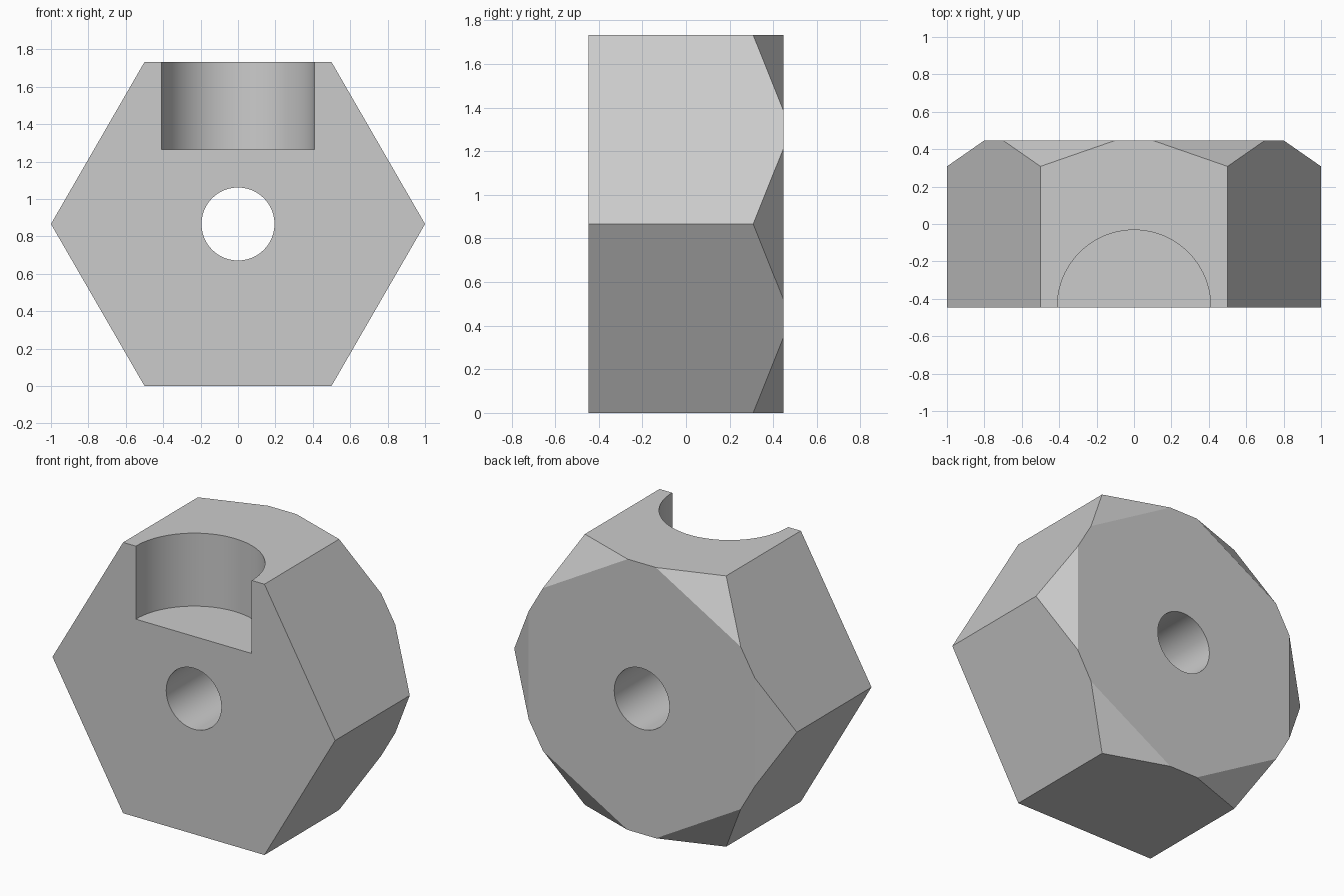
import bpy, bmesh
from math import cos, sin, pi, radians
from mathutils import Matrix, Vector

cube = bpy.data.objects.get("Cube")
if cube:
    bpy.data.objects.remove(cube, do_unlink=True)

HALF_DEPTH = 0.447      # half thickness along y
MID_Z = sin(pi / 3)     # centre height of the hexagon
CUT_RADIUS = 0.8        # corner cut distance from the axis on the back face
CUT_Y = 0.308           # where the corner cut meets the hexagon corner

grey = bpy.data.materials.new("light_grey")
grey.use_nodes = True
grey.diffuse_color = (0.6, 0.6, 0.6, 1)
grey.node_tree.nodes["Principled BSDF"].inputs["Base Color"].default_value = grey.diffuse_color


def prism(name, sides, radius, depth, matrix):
    bm = bmesh.new()
    bmesh.ops.create_cone(bm, cap_ends=True, segments=sides, radius1=radius,
                          radius2=radius, depth=depth, matrix=matrix)
    return finish(name, bm)


def finish(name, bm):
    bmesh.ops.recalc_face_normals(bm, faces=bm.faces[:])
    mesh = bpy.data.meshes.new(name)
    bm.to_mesh(mesh)
    bm.free()
    mesh.materials.append(grey)
    obj = bpy.data.objects.new(name, mesh)
    bpy.context.collection.objects.link(obj)
    return obj


# Hexagonal body: corners extruded from front to back
bm = bmesh.new()
corners = [(cos(i * pi / 3), sin(i * pi / 3)) for i in range(6)]
front = bm.faces.new([bm.verts.new((x, -HALF_DEPTH, z + MID_Z)) for x, z in corners])
back = bmesh.ops.extrude_face_region(bm, geom=[front])["geom"]
bmesh.ops.translate(bm, verts=[g for g in back if isinstance(g, bmesh.types.BMVert)],
                    vec=(0, 2 * HALF_DEPTH, 0))

# Slice a flat facet off each back corner
rise, run = HALF_DEPTH - CUT_Y, 1 - CUT_RADIUS
for x, z in corners:
    result = bmesh.ops.bisect_plane(
        bm, geom=bm.verts[:] + bm.edges[:] + bm.faces[:],
        plane_co=(x, CUT_Y, z + MID_Z),
        plane_no=Vector((x * rise, run, z * rise)).normalized(), clear_outer=True)
    rim = [g for g in result["geom_cut"] if isinstance(g, bmesh.types.BMEdge)]
    bmesh.ops.holes_fill(bm, edges=rim, sides=0)
body = finish("hexagonal_body", bm)

# Cutters for the through hole and the half round pocket in the top
hole = prism("hole_cutter", 96, 0.195, 2,
             Matrix.Translation((0, 0, MID_Z)) @ Matrix.Rotation(pi / 2, 4, "X"))
pocket = prism("pocket_cutter", 96, 0.41, 1,
               Matrix.Translation((0, -HALF_DEPTH + 0.005, 1.265 + 0.5)))

bpy.context.view_layer.objects.active = body
for cutter in (hole, pocket):
    cutter.hide_render = True
    mod = body.modifiers.new(cutter.name, "BOOLEAN")
    mod.operation = "DIFFERENCE"
    mod.solver = "EXACT"
    mod.object = cutter
    bpy.ops.object.modifier_apply(modifier=mod.name)
    bpy.data.objects.remove(cutter, do_unlink=True)

# Smooth the round walls, keep the flats crisp
bpy.ops.object.select_all(action="DESELECT")
body.select_set(True)
bpy.ops.object.shade_smooth_by_angle(angle=radians(20))
